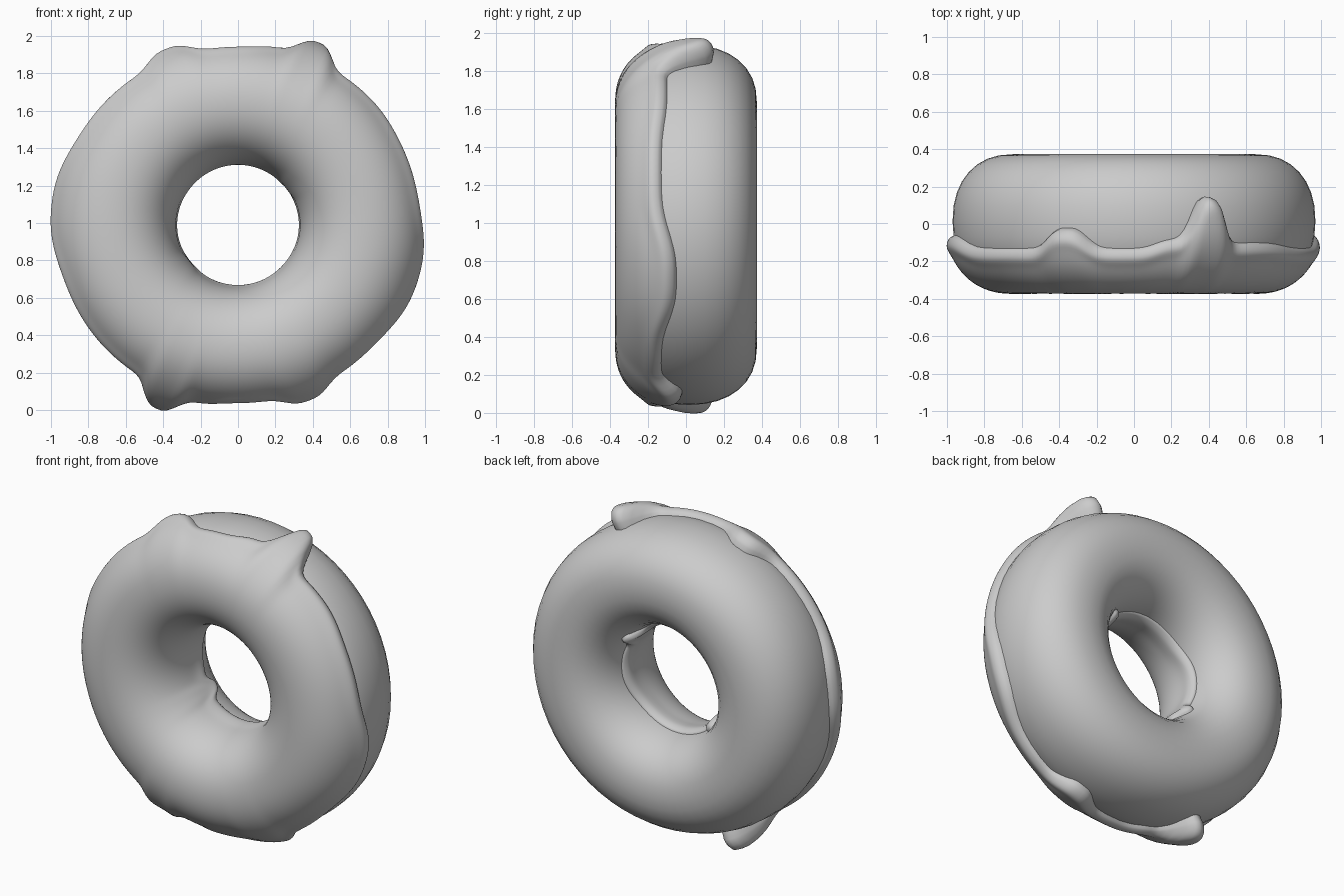
import bpy
import bmesh
from math import sin, cos, pi, asin, radians, degrees, exp, hypot, copysign

if "Cube" in bpy.data.objects:
    bpy.data.objects.remove(bpy.data.objects["Cube"])

# Ring: centre height, ring radius, outer and inner tube half-widths, half-depth, depth offset
CENTRE_Z, RING, OUTER, INNER, DEPTH, SHIFT = 0.99, 0.65, 0.32, 0.307, 0.358, 0.015
SQUARE = 0.9    # below 1 makes the tube section slightly boxy

# Drips as (angle, half-width, length, bulge), angles in degrees
OUTER_DRIPS = [(66, 6.5, .24, .088), (75, 9, .05, 0), (48, 16, .03, 0),
               (112, 8, .11, .035), (174, 17, .07, .008), (246, 6.5, .23, .098),
               (255, 9, .06, 0), (292, 8, .11, .03), (343, 17, .08, .01)]
INNER_DRIPS = [(36, 9, .09, .012), (218, 9, .07, .012),
               (0, 35, .05, 0), (180, 35, .05, 0)]


def make_material(name, rgb):
    mat = bpy.data.materials.new(name)
    mat.use_nodes = True
    mat.diffuse_color = (*rgb, 1)
    mat.node_tree.nodes["Principled BSDF"].inputs["Base Color"].default_value = (*rgb, 1)
    return mat


def power(value, exponent):
    return copysign(abs(value) ** exponent, value)


def falloff(theta, drip):
    gap = (degrees(theta) - drip[0] + 180) % 360 - 180
    return exp(-abs(gap / drip[1]) ** 2.8)


def edge_y(theta, base, drips):
    return base + sum(d[2] * falloff(theta, d) for d in drips)


def bulge(theta, drips):
    return sum(d[3] * falloff(theta, d) for d in drips)


def edge_angle(theta, base, drips):
    return asin(power((SHIFT - edge_y(theta, base, drips)) / DEPTH, 1 / SQUARE))


def ring_point(theta, phi, lift):
    """Point on the tube; phi is 0 outside, 90 at the front, 180 in the hole."""
    width = OUTER - 0.022 * sin(theta) ** 4 if cos(phi) > 0 else INNER
    r = RING + (width + lift) * power(cos(phi), SQUARE)
    y = SHIFT - (DEPTH + lift) * power(sin(phi), SQUARE)
    return r * cos(theta), y, CENTRE_Z + r * sin(theta)


def make_surface(name, columns, rows, point, closed, mat):
    bm = bmesh.new()
    grid = [[bm.verts.new(point(2 * pi * i / columns, j)) for j in range(rows)]
            for i in range(columns)]
    for i in range(columns):
        a, b = grid[i], grid[(i + 1) % columns]
        for j in range(rows if closed else rows - 1):
            k = (j + 1) % rows
            bm.faces.new((a[j], b[j], b[k], a[k]))
    bmesh.ops.recalc_face_normals(bm, faces=bm.faces)
    mesh = bpy.data.meshes.new(name)
    bm.to_mesh(mesh)
    bm.free()
    mesh.materials.append(mat)
    mesh.polygons.foreach_set("use_smooth", [True] * len(mesh.polygons))
    obj = bpy.data.objects.new(name, mesh)
    bpy.context.collection.objects.link(obj)


grey = make_material("plain grey", (0.6, 0.6, 0.6))

# Dough: full ring
DOUGH_ROWS = 32
make_surface("dough", 64, DOUGH_ROWS,
             lambda t, j: ring_point(t, 2 * pi * j / DOUGH_ROWS, 0), True, grey)

# Icing: raised front shell with a rounded, dripping rim on both sides
ICING_ROWS = 60


def rim(theta, distance, base, drips):
    """Rounded rim height and bulging drip tip at a distance from the edge."""
    step = radians(1)
    slope = (edge_y(theta + step, base, drips) - edge_y(theta - step, base, drips)) / (2 * step)
    swell = bulge(theta, drips)
    width = min(0.045 * hypot(1, slope), 0.1) + 0.5 * swell
    x = max(0, min(distance / width, 1))
    bead = 0.01 * exp(-((distance - 0.04) / 0.04) ** 2)
    tip = swell * exp(-(distance / 0.25) ** 2)
    return (1 - (1 - x) ** 2) ** 0.5, bead + tip


def icing_point(theta, j):
    start = edge_angle(theta, -0.13, OUTER_DRIPS)
    end = pi - edge_angle(theta, 0.09, INNER_DRIPS)
    u = j / (ICING_ROWS - 1)
    u = 0.25 * u + 0.75 * (1 - cos(pi * u)) / 2     # finer rows at the rims
    phi = start + (end - start) * u
    out_round, out_extra = rim(theta, (phi - start) * 0.33, -0.13, OUTER_DRIPS)
    in_round, in_extra = rim(theta, (end - phi) * 0.33, 0.09, INNER_DRIPS)
    body = 0.03 - 0.018 * max(0, -cos(phi))
    lift = (body + out_extra + in_extra) * out_round * in_round - 0.004 * (j in (0, ICING_ROWS - 1))
    return ring_point(theta, phi, lift)


make_surface("icing", 240, ICING_ROWS, icing_point, False, grey)
